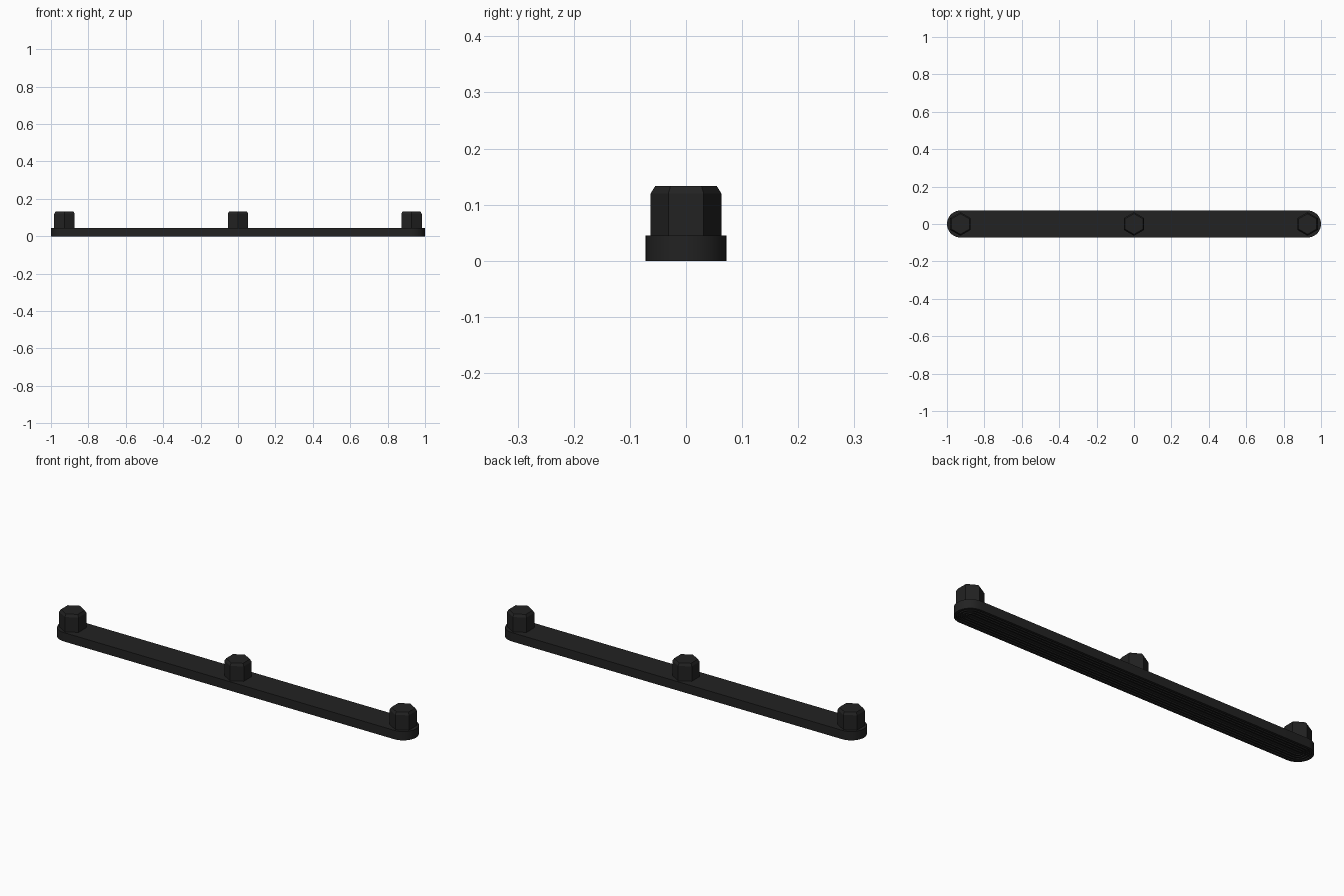
import bpy, bmesh, math

if "Cube" in bpy.data.objects:
    bpy.data.objects.remove(bpy.data.objects["Cube"])

BAR_R, BAR_H, CX = 0.072, 0.045, 0.928   # half width, height, end-centre distance
ARC = 24                                  # segments per rounded end

black = bpy.data.materials.new("matte_black")
black.diffuse_color = (0.016, 0.016, 0.016, 1)
black.use_nodes = True
black.node_tree.nodes["Principled BSDF"].inputs["Base Color"].default_value = black.diffuse_color


def stadium(r, z):
    """Points of a long rounded outline."""
    pts = []
    for side, start in ((1, -math.pi / 2), (-1, math.pi / 2)):
        for i in range(ARC + 1):
            a = start + math.pi * i / ARC
            pts.append((side * CX + r * math.cos(a), r * math.sin(a), z))
    return pts


def hexagon(r, z, x):
    """Points of a hexagon with corners facing front and back."""
    return [(x + r * math.cos(math.radians(30 + 60 * i)),
             r * math.sin(math.radians(30 + 60 * i)), z) for i in range(6)]


def loft(name, loops):
    """Bridge equal loops and cap both ends."""
    bm = bmesh.new()
    rings = [[bm.verts.new(p) for p in loop] for loop in loops]
    n = len(rings[0])
    for a, b in zip(rings, rings[1:]):
        for i in range(n):
            j = (i + 1) % n
            bm.faces.new((a[i], a[j], b[j], b[i]))
    bm.faces.new(rings[0])
    bm.faces.new(rings[-1])
    bmesh.ops.recalc_face_normals(bm, faces=bm.faces)
    mesh = bpy.data.meshes.new(name)
    bm.to_mesh(mesh)
    bm.free()
    mesh.materials.append(black)
    obj = bpy.data.objects.new(name, mesh)
    bpy.context.collection.objects.link(obj)
    return obj


# Bar with concentric grip grooves on its underside
profile = [(BAR_R, BAR_H), (BAR_R, 0)]
for outer in (0.060, 0.044, 0.028):
    profile += [(outer, 0), (outer, 0.006), (outer - 0.008, 0.006), (outer - 0.008, 0)]
profile += [(0.012, 0), (0.012, 0.006)]
bar = loft("bar", [stadium(r, z) for r, z in profile])
bpy.context.view_layer.objects.active = bar
bar.select_set(True)
bpy.ops.object.shade_smooth_by_angle(angle=math.radians(30))

# Three chamfered hexagonal pegs
for label, x in (("left", -CX), ("middle", 0), ("right", CX)):
    loft(label + "_hex_peg", [hexagon(0.063, BAR_H - 0.002, x),
                              hexagon(0.063, 0.120, x),
                              hexagon(0.055, 0.133, x)])
